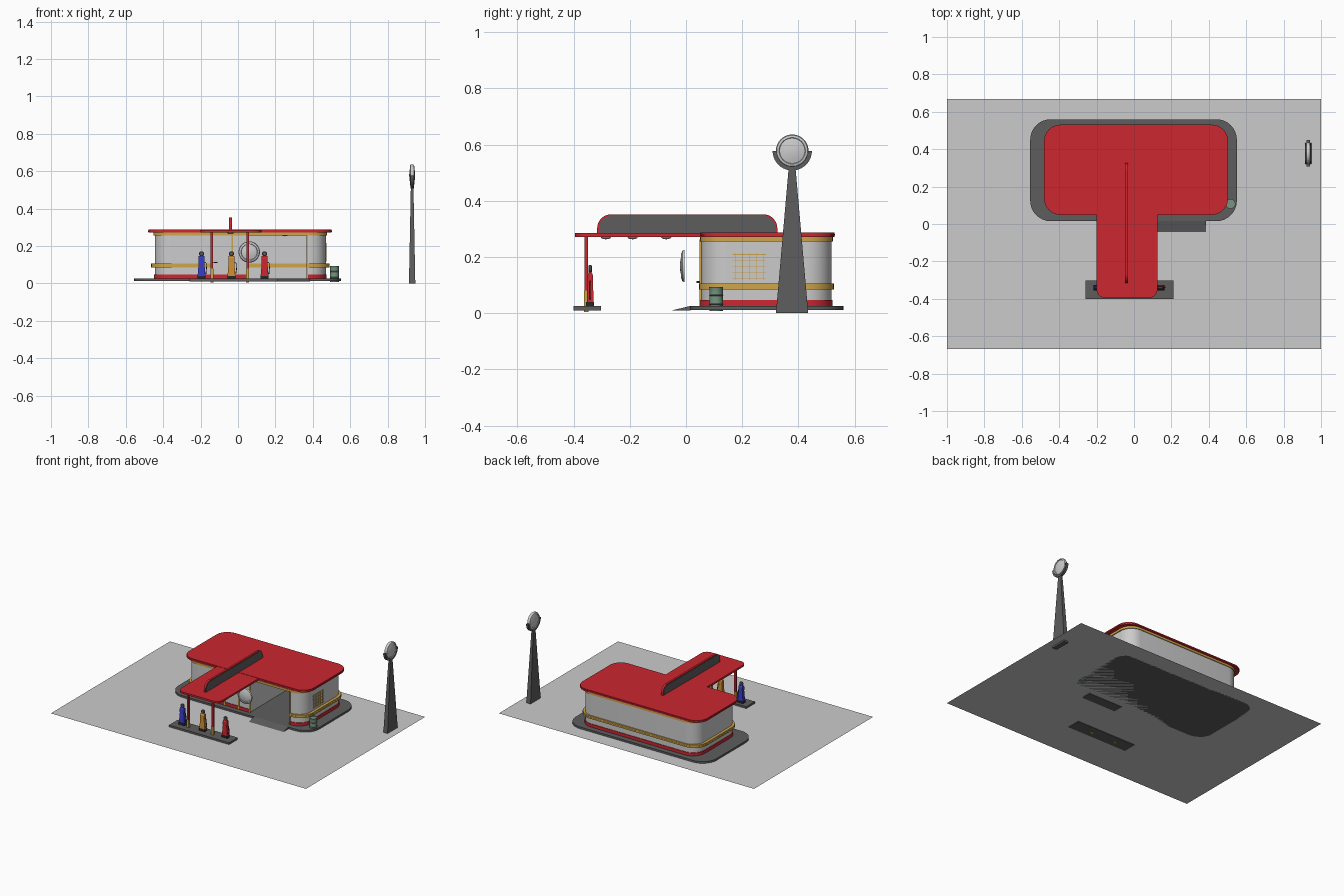
import bpy, bmesh, math
from math import sin, cos, pi
from mathutils import Matrix

if "Cube" in bpy.data.objects:
    bpy.data.objects.remove(bpy.data.objects["Cube"])


def mat(name, c):
    m = bpy.data.materials.new(name)
    m.diffuse_color = (*c, 1)
    m.use_nodes = True
    m.node_tree.nodes["Principled BSDF"].inputs["Base Color"].default_value = m.diffuse_color
    return m


RED, GOLD = mat("red", (0.6, 0.02, 0.03)), mat("gold", (0.62, 0.38, 0.07))
DARK, BLACK = mat("dark_grey", (0.11, 0.11, 0.11)), mat("black", (0.02, 0.02, 0.02))
GREEN, BLUE = mat("green", (0.19, 0.3, 0.22)), mat("blue", (0.04, 0.05, 0.6))
ORANGE = mat("orange", (0.65, 0.27, 0.03))


def finish(name, bm, m=None, smooth=False):
    bmesh.ops.recalc_face_normals(bm, faces=bm.faces)
    me = bpy.data.meshes.new(name)
    bm.to_mesh(me)
    bm.free()
    ob = bpy.data.objects.new(name, me)
    bpy.context.collection.objects.link(ob)
    if m:
        me.materials.append(m)
    if smooth:
        bpy.ops.object.select_all(action='DESELECT')
        ob.select_set(True)
        bpy.context.view_layer.objects.active = ob
        bpy.ops.object.shade_smooth_by_angle(angle=math.radians(35))
    return ob


def box(name, x, y, z, m=None, top=(1, 1)):
    """Box from (min, max) ranges; top scales the upper end for tapers."""
    bm = bmesh.new()
    bmesh.ops.create_cube(bm, size=1)
    for v in bm.verts:
        sx, sy = top if v.co.z > 0 else (1, 1)
        v.co = (sum(x) / 2 + v.co.x * sx * (x[1] - x[0]),
                sum(y) / 2 + v.co.y * sy * (y[1] - y[0]),
                sum(z) / 2 + v.co.z * (z[1] - z[0]))
    return finish(name, bm, m)


def outline(x, y, r, gap=None, n=8):
    """Rounded rectangle, optionally left open between gap x values on its front."""
    pts = [(gap[1], y[0])] if gap else []
    for k, (cx, cy) in enumerate([(x[1] - r, y[0] + r), (x[1] - r, y[1] - r),
                                  (x[0] + r, y[1] - r), (x[0] + r, y[0] + r)]):
        for i in range(n + 1):
            a = -pi / 2 + (k + i / n) * pi / 2
            pts.append((cx + r * cos(a), cy + r * sin(a)))
    return pts + ([(gap[0], y[0])] if gap else [])


def slab(name, pts, z, m=None, axes="xy", smooth=True):
    """Extrude an outline; axes 'yz' extrudes along x instead of z."""
    bm = bmesh.new()
    put = (lambda p, h: (p[0], p[1], h)) if axes == "xy" else (lambda p, h: (h, p[0], p[1]))
    f = bm.faces.new([bm.verts.new(put(p, z[0])) for p in pts])
    ext = bmesh.ops.extrude_face_region(bm, geom=[f])
    d = put((0, 0), z[1] - z[0])
    bmesh.ops.translate(bm, vec=d, verts=[g for g in ext["geom"] if isinstance(g, bmesh.types.BMVert)])
    return finish(name, bm, m, smooth)


def band(name, x, y, r, z, t, m=None, gap=None):
    """Thin wall strip that follows a rounded rectangle."""
    outer = outline(x, y, r, gap)
    inner = outline((x[0] + t, x[1] - t), (y[0] + t, y[1] - t), r - t, gap)
    bm = bmesh.new()
    rings = [[bm.verts.new((p[0], p[1], h)) for h, pt in
              ((z[0], o), (z[1], o), (z[1], i), (z[0], i)) for p in [pt]]
             for o, i in zip(outer, inner)]
    n = len(rings)
    for i in range(n - 1 if gap else n):
        a, b = rings[i], rings[(i + 1) % n]
        for j in range(4):
            bm.faces.new((a[j], b[j], b[(j + 1) % 4], a[(j + 1) % 4]))
    if gap:
        bm.faces.new(rings[0])
        bm.faces.new(rings[-1])
    return finish(name, bm, m, True)


def lathe(name, prof, loc, m=None, axis="z", n=24):
    """Spin a (radius, height) profile around z, y or x."""
    bm = bmesh.new()
    vs = [bm.verts.new((r, 0, h)) for r, h in prof]
    es = [bm.edges.new(p) for p in zip(vs, vs[1:])]
    bmesh.ops.spin(bm, geom=vs + es, axis=(0, 0, 1), cent=(0, 0, 0), steps=n, angle=2 * pi)
    bmesh.ops.remove_doubles(bm, verts=bm.verts, dist=1e-5)
    rot = {"z": Matrix(), "y": Matrix.Rotation(pi / 2, 4, 'X'), "x": Matrix.Rotation(pi / 2, 4, 'Y')}[axis]
    bmesh.ops.transform(bm, matrix=Matrix.Translation(loc) @ rot, verts=bm.verts)
    return finish(name, bm, m, True)


def tube(name, pts, r, m=None):
    cu = bpy.data.curves.new(name, 'CURVE')
    cu.dimensions, cu.bevel_depth, cu.bevel_resolution = '3D', r, 1
    sp = cu.splines.new('POLY')
    sp.points.add(len(pts) - 1)
    for p, c in zip(sp.points, pts):
        p.co = (*c, 1)
    ob = bpy.data.objects.new(name, cu)
    bpy.context.collection.objects.link(ob)
    if m:
        cu.materials.append(m)


# Lot, kerbed platform and garage ramp
bm = bmesh.new()
bmesh.ops.create_grid(bm, x_segments=1, y_segments=1, size=1)
for v in bm.verts:
    v.co = (v.co.x, v.co.y * 0.667, 0.012)
finish("lot", bm)
slab("platform", outline((-0.555, 0.55), (0.015, 0.56), 0.11), (0.012, 0.025), DARK)
slab("garage_ramp", [(-0.055, 0.009), (0.016, 0.009), (0.016, 0.026)], (0.115, 0.385), DARK, "yz", False)

# Building shell: walls, red plinth, gold belt and cornice
garage = (0.055, 0.37)
band("walls", (-0.445, 0.47), (0.055, 0.518), 0.09, (0.025, 0.274), 0.006, None, garage)
band("plinth", (-0.449, 0.474), (0.051, 0.522), 0.094, (0.025, 0.047), 0.005, RED, garage)
for i, z in enumerate((0.085, 0.096)):
    band(f"belt_rail_{i}", (-0.464, 0.489), (0.047, 0.526), 0.1, (z, z + 0.01), 0.02, GOLD, (-0.14, 0.37))
band("cornice", (-0.452, 0.477), (0.05, 0.523), 0.095, (0.256, 0.271), 0.008, GOLD)
box("dividing_wall", (0.049, 0.055), (0.055, 0.515), (0.025, 0.272))

# Roofs
slab("main_roof", outline((-0.478, 0.5), (0.052, 0.528), 0.085), (0.271, 0.287), RED)
band("roof_trim", (-0.481, 0.503), (0.049, 0.531), 0.088, (0.276, 0.282), 0.01, RED)
canopy = [p for p in outline((-0.2, 0.125), (-0.395, 0.1), 0.045)]
slab("canopy", canopy, (0.272, 0.285), RED)


# Roof fin with red rim
def fin(o):
    y0, y1, zt, r = -0.316 + o, 0.325 - o, 0.352 - o, 0.05 - o
    arc = lambda c, a0: [(c + r * cos(a0 + i * pi / 16), zt - r + r * sin(a0 + i * pi / 16)) for i in range(9)]
    return [(y0, 0.283), (y1, 0.283)] + arc(y1 - r, 0) + arc(y0 + r, pi / 2)


slab("fin_rim", fin(0), (-0.047, -0.033), RED, "yz")
slab("fin_panel", fin(0.006), (-0.049, -0.031), DARK, "yz")

# Door and garage frames
for i, x in enumerate((-0.14, -0.03, 0.055, 0.37)):
    box(f"frame_upright_{i}", (x - 0.004, x + 0.004), (0.048, 0.062), (0.025, 0.262), GOLD)
box("door_handle", (-0.13, -0.11), (0.038, 0.05), (0.108, 0.114), BLACK)

# Side window lattice
for i in range(5):
    y, z = 0.175 + i * 0.025, 0.125 + i * 0.021
    box(f"lattice_upright_{i}", (0.468, 0.473), (y - 0.001, y + 0.001), (0.118, 0.215), GOLD)
    box(f"lattice_bar_{i}", (0.468, 0.473), (0.165, 0.285), (z - 0.001, z + 0.001), GOLD)

# Ceiling lamps
lamp = [(0, -0.01), (0.01, -0.009), (0.016, -0.006), (0.02, 0), (0, 0)]
for i, y in enumerate((-0.285, -0.19, -0.07)):
    lathe(f"canopy_lamp_{i}", lamp, (-0.04, y, 0.273), None, n=16)
lathe("garage_lamp", lamp, (0.25, 0.28, 0.262), None, n=16)

# Round hanging sign in front of the office
lathe("round_sign", [(0, 0.017), (0.022, 0.015), (0.042, 0.009), (0.044, 0.012), (0.054, 0.008),
                     (0.057, 0.002), (0.057, 0), (0, 0)], (0.06, -0.005, 0.168), None, "y", 32)

# Pump island, canopy posts and pumps
box("pump_island", (-0.26, 0.21), (-0.4, -0.303), (0.009, 0.025), DARK)
for i, x in enumerate((-0.14, 0.052)):
    box(f"post_{i}", (x - 0.007, x + 0.007), (-0.362, -0.348), (0.08, 0.274), RED)
    box(f"post_base_{i}", (x - 0.008, x + 0.008), (-0.363, -0.347), (0.005, 0.08), GOLD)
for n, x, m in (("blue", -0.195, BLUE), ("orange", -0.035, ORANGE), ("red", 0.142, RED)):
    yr = (-0.353, -0.329)
    box(n + "_pump_foot", (x - 0.022, x + 0.022), (-0.355, -0.327), (0.025, 0.04), BLACK)
    box(n + "_pump_body", (x - 0.021, x + 0.021), yr, (0.04, 0.112), m, (0.72, 0.85))
    slab(n + "_pump_head", [(yy - 0.341, zz) for yy, zz in
                            ((-0.01, 0.112), (0.01, 0.112), (0.01, 0.135), (0.005, 0.146), (-0.005, 0.146),
                             (-0.01, 0.135))], (x - 0.016, x + 0.016), m, "yz", False)
    lathe(n + "_pump_globe", [(0, -0.005), (0.01, -0.006), (0.014, -0.003), (0.014, 0.003),
                              (0.01, 0.006), (0, 0.005)], (x, -0.341, 0.158), DARK, "y", 16)
    tube(n + "_pump_hose", [(x + 0.014, -0.341, 0.115), (x + 0.025, -0.341, 0.108), (x + 0.028, -0.341, 0.06),
                            (x + 0.024, -0.341, 0.05), (x + 0.019, -0.341, 0.062)], 0.002, BLACK)

# Barrel
lathe("barrel", [(0, 0.008), (0.024, 0.008), (0.024, 0.03), (0.026, 0.032), (0.024, 0.034), (0.024, 0.062),
                 (0.026, 0.064), (0.024, 0.066), (0.024, 0.09), (0.026, 0.094), (0.022, 0.094),
                 (0.022, 0.09), (0, 0.09)], (0.516, 0.107, 0), GREEN, n=20)

# Roadside tower with double-sided disc and lower cradle
box("tower", (0.914, 0.948), (0.32, 0.435), (0, 0.525), DARK, (0.4, 0.2))
lathe("tower_disc", [(0, 0.016), (0.025, 0.014), (0.045, 0.009), (0.047, 0.012), (0.055, 0.01), (0.058, 0.004),
                     (0.058, -0.004), (0.055, -0.01), (0.047, -0.012), (0.045, -0.009), (0.025, -0.014),
                     (0, -0.016)], (0.931, 0.378, 0.578), None, "x", 32)
arc = [pi + i * pi / 20 for i in range(21)]
ring = [(0.378 + 0.07 * cos(a), 0.578 + 0.07 * sin(a)) for a in arc]
ring += [(0.378 + 0.056 * cos(a), 0.578 + 0.056 * sin(a)) for a in reversed(arc)]
slab("disc_cradle", ring, (0.922, 0.94), DARK, "yz")
